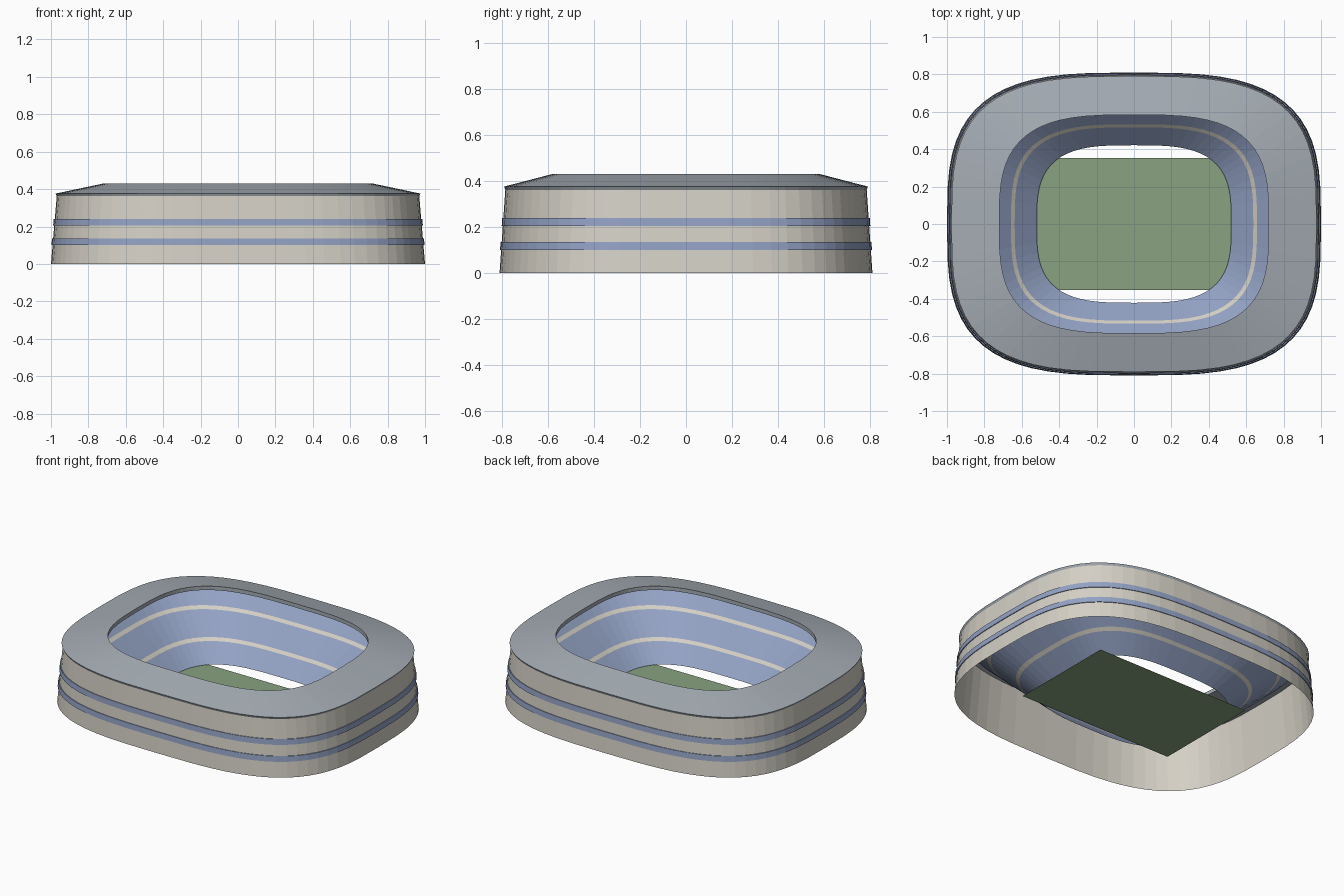
import bpy
import bmesh
from math import cos, sin, pi, copysign

cube = bpy.data.objects.get("Cube")
if cube:
    bpy.data.objects.remove(cube, do_unlink=True)

ASPECT = 0.81      # depth of the plan relative to its width
POWER = 3.2        # squareness of the rounded plan
SEGMENTS = 64


def material(name, r, g, b):
    mat = bpy.data.materials.new(name)
    mat.use_nodes = True
    mat.diffuse_color = (r, g, b, 1)
    bsdf = mat.node_tree.nodes["Principled BSDF"]
    bsdf.inputs["Base Color"].default_value = (r, g, b, 1)
    bsdf.inputs["Roughness"].default_value = 0.8
    return mat


cream = material("cream_concrete", 0.66, 0.63, 0.56)
blue = material("blue_seating", 0.29, 0.36, 0.55)
grey = material("grey_roof", 0.37, 0.41, 0.45)
green = material("green_grass", 0.25, 0.36, 0.22)


def plan_point(radius, t):
    """Point on the rounded-rectangle plan."""
    c, s = cos(t), sin(t)
    x = copysign(abs(c) ** (2 / POWER), c)
    y = copysign(abs(s) ** (2 / POWER), s)
    return radius * x, radius * ASPECT * y


def loft(name, profile, mats, rule=lambda band: 0, closed=False):
    """Sweep a (radius, height) profile around the plan; rule picks each band's colour."""
    bm = bmesh.new()
    rings = [[bm.verts.new((*plan_point(r, 2 * pi * i / SEGMENTS), z))
              for i in range(SEGMENTS)] for r, z in profile]
    pairs = list(zip(rings, rings[1:]))
    if closed:
        pairs.append((rings[-1], rings[0]))
    for band, (a, b) in enumerate(pairs):
        for i in range(SEGMENTS):
            j = (i + 1) % SEGMENTS
            face = bm.faces.new((a[i], a[j], b[j], b[i]))
            face.material_index = rule(band)
    if closed:
        bmesh.ops.recalc_face_normals(bm, faces=bm.faces)
    mesh = bpy.data.meshes.new(name)
    bm.to_mesh(mesh)
    bm.free()
    for mat in mats:
        mesh.materials.append(mat)
    obj = bpy.data.objects.new(name, mesh)
    bpy.context.collection.objects.link(obj)
    return obj


def wall_radius(z):
    return 1 - 0.085 * z


# Leaning outer wall
WALL_TOP = 0.362
loft("outer_wall", [(wall_radius(0), 0), (wall_radius(WALL_TOP), WALL_TOP)], [cream])

# Raised bands around the wall
for name, low in (("lower_wall_band", 0.1), ("upper_wall_band", 0.205)):
    high = low + 0.035
    loft(name, [(wall_radius(low) + 0.001, low), (wall_radius(low) + 0.006, low),
                (wall_radius(high) + 0.006, high), (wall_radius(high) + 0.001, high)],
         [blue], closed=True)

# Seating bowl, with two walkway stripes
BOWL_IN, BOWL_OUT = 0.52, 0.92


def bowl_height(r):
    return 0.02 + 0.8125 * (r - BOWL_IN)


radii = [BOWL_OUT, 0.818, 0.798, 0.658, 0.638, BOWL_IN]
loft("seating_bowl", [(r, bowl_height(r)) for r in radii], [blue, cream],
     rule=lambda band: band % 2)

# Sloping roof ring with a thin edge all round
loft("roof_ring", [(0.968, 0.36), (0.976, 0.376), (0.72, 0.43), (0.72, 0.405)],
     [grey], closed=True)

# Playing field
bpy.ops.mesh.primitive_plane_add(size=1, location=(0, 0, 0.004))
field = bpy.context.object
field.name = "playing_field"
field.scale = (1.1, 0.705, 1)
field.data.materials.append(green)
